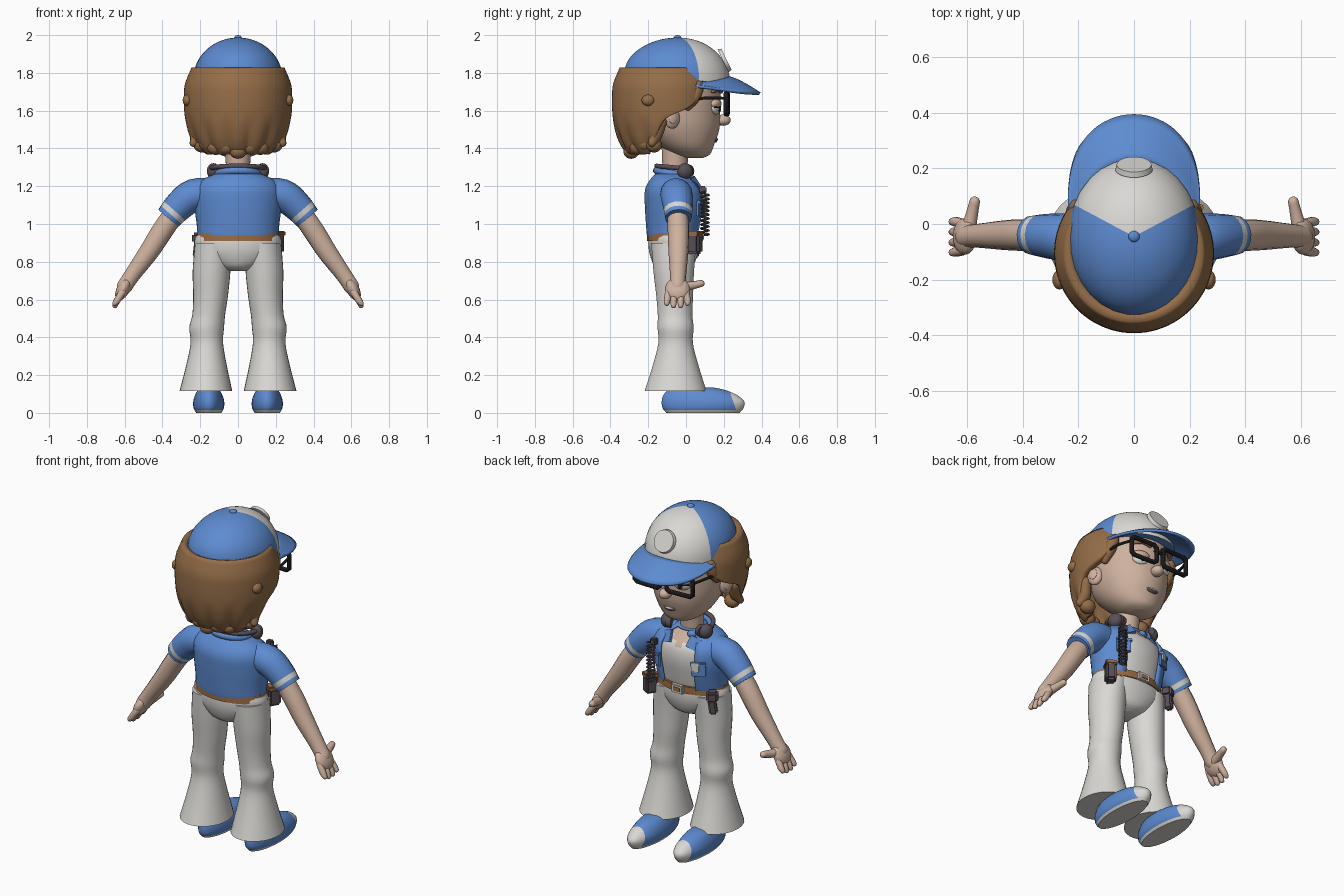
import bpy, bmesh, math
from mathutils import Vector, Matrix, Euler

cube = bpy.data.objects.get("Cube")
if cube:
    bpy.data.objects.remove(cube, do_unlink=True)
made = []


def material(name, r, g, b):
    m = bpy.data.materials.new(name)
    m.use_nodes = True
    m.diffuse_color = (r, g, b, 1)
    m.node_tree.nodes["Principled BSDF"].inputs["Base Color"].default_value = (r, g, b, 1)
    return m


blue = material("denim blue", .11, .26, .64)
white = material("warm white", .70, .69, .66)
skin = material("skin", .62, .44, .34)
hair = material("hair brown", .30, .155, .065)
leather = material("belt brown", .33, .15, .055)
plum = material("dark plum", .10, .08, .095)
black = material("black", .01, .01, .012)


def add(name, mesh, *mats):
    ob = bpy.data.objects.new(name, mesh)
    bpy.context.collection.objects.link(ob)
    for m in mats:
        mesh.materials.append(m)
    made.append(ob)
    return ob


def from_bm(name, bm, *mats):
    bmesh.ops.recalc_face_normals(bm, faces=bm.faces)
    me = bpy.data.meshes.new(name)
    bm.to_mesh(me)
    bm.free()
    return add(name, me, *mats)


def flow(rows, k=4):
    """Smooth curve through tuples of numbers."""
    out = []
    for i in range(len(rows) - 1):
        a, b, c, d = (rows[max(0, min(len(rows) - 1, i + j))] for j in (-1, 0, 1, 2))
        for s in range(k):
            t = s / k
            out.append(tuple(q + .5 * t * (r - p + t * (2*p - 5*q + 4*r - u + t * (3*(q - r) + u - p)))
                             for p, q, r, u in zip(a, b, c, d)))
    return out + [rows[-1]]


def loft(name, rows, *mats, n=30, k=4):
    """Stack of level ellipses: z, centre x, centre y, radius x, radius y."""
    bm = bmesh.new()
    rings = [[bm.verts.new((cx + rx * math.cos(math.tau * i / n), cy + ry * math.sin(math.tau * i / n), z))
              for i in range(n)] for z, cx, cy, rx, ry in flow(rows, k)]
    for a, b in zip(rings, rings[1:]):
        for i in range(n):
            bm.faces.new((a[i], a[(i + 1) % n], b[(i + 1) % n], b[i]))
    bm.faces.new(rings[0])
    bm.faces.new(rings[-1])
    return from_bm(name, bm, *mats)


def tube(name, pts, *mats, round_ends=True, k=4, cyclic=False, sides=3):
    """Tube through points x, y, z, radius."""
    pts = flow(pts, k) if k > 1 else list(pts)
    if round_ends and not cyclic:
        for end, nxt in ((0, 1), (-1, -2)):
            p, q = Vector(pts[end][:3]), Vector(pts[nxt][:3])
            d, r = (p - q).normalized(), pts[end][3]
            tips = [(*(p + d * r * f), r * g) for f, g in ((.5, .87), (.85, .52), (1, .05))]
            pts = tips[::-1] + pts if end == 0 else pts + tips
    cu = bpy.data.curves.new(name, "CURVE")
    cu.dimensions, cu.bevel_depth, cu.bevel_resolution, cu.use_fill_caps = "3D", 1, sides, True
    sp = cu.splines.new("POLY")
    sp.points.add(len(pts) - 1)
    sp.use_cyclic_u = cyclic
    for sp_pt, p in zip(sp.points, pts):
        sp_pt.co, sp_pt.radius = (*p[:3], 1), p[3]
    tmp = bpy.data.objects.new(name + " path", cu)
    bpy.context.collection.objects.link(tmp)
    bpy.context.view_layer.update()
    me = bpy.data.meshes.new_from_object(tmp.evaluated_get(bpy.context.evaluated_depsgraph_get()))
    bpy.data.objects.remove(tmp, do_unlink=True)
    me.materials.clear()
    return add(name, me, *mats)


def place(loc, size, rot):
    return Matrix.LocRotScale(Vector(loc), Euler(map(math.radians, rot)), Vector(size))


def ball(name, loc, size, mat, rot=(0, 0, 0), n=20):
    bm = bmesh.new()
    bmesh.ops.create_uvsphere(bm, u_segments=n, v_segments=n // 2 + 2, radius=1, matrix=place(loc, size, rot))
    return from_bm(name, bm, mat)


def box(name, loc, size, mat, rot=(0, 0, 0)):
    bm = bmesh.new()
    bmesh.ops.create_cube(bm, size=1, matrix=place(loc, size, rot))
    bmesh.ops.bevel(bm, geom=bm.edges[:], offset=min(size) * .2, segments=2, affect="EDGES")
    return from_bm(name, bm, mat)


def disc(name, loc, r, depth, mat, rot):
    bm = bmesh.new()
    bmesh.ops.create_cone(bm, cap_ends=True, segments=28, radius1=r, radius2=r * .93, depth=depth,
                          matrix=place(loc, (1, 1, 1), rot))
    return from_bm(name, bm, mat)


def split(ob, co, no, index):
    """Cut along a plane and recolour what lies beyond it."""
    bm = bmesh.new()
    bm.from_mesh(ob.data)
    co, no = Vector(co), Vector(no)
    bmesh.ops.bisect_plane(bm, geom=bm.verts[:] + bm.edges[:] + bm.faces[:], plane_co=co, plane_no=no)
    for f in bm.faces:
        if (f.calc_center_median() - co).dot(no) > 0:
            f.material_index = index
    bm.to_mesh(ob.data)
    bm.free()


def thicken(ob, amount):
    m = ob.modifiers.new("thickness", "SOLIDIFY")
    m.thickness, m.offset = amount, 0


# Trousers and shoes
loft("trouser_hips", [(.75, 0, -.065, .05, .05), (.775, 0, -.065, .12, .10), (.84, 0, -.065, .205, .128),
                      (.9, 0, -.065, .23, .135), (.94, 0, -.065, .222, .13)], white)
for s, side in ((1, "left"), (-1, "right")):
    loft(side + "_trouser_leg", [
        (.115, .17*s, -.055, .14, .165), (.25, .167*s, -.055, .108, .122), (.37, .165*s, -.055, .086, .092),
        (.45, .166*s, -.055, .092, .096), (.52, .155*s, -.058, .087, .092), (.62, .145*s, -.06, .092, .098),
        (.75, .14*s, -.065, .1, .108), (.9, .13*s, -.065, .098, .12)], white)
    shoe = loft(side + "_shoe", [
        (0, .155*s, .09, .066, .195), (.025, .155*s, .09, .08, .215), (.06, .155*s, .09, .082, .22),
        (.095, .155*s, .075, .072, .195), (.122, .155*s, .055, .055, .15), (.135, .155*s, .04, .03, .1)],
        blue, white)
    split(shoe, (0, .25, .06), (0, 1, .35), 1)
    split(shoe, (0, 0, .014), (0, 0, -1), 1)

# Shirt, open jacket, belt
trunk = [(.935, 0, -.065, .208, .137), (1, 0, -.06, .213, .147), (1.1, 0, -.055, .225, .158),
         (1.18, 0, -.06, .222, .152), (1.23, 0, -.07, .185, .117), (1.265, 0, -.07, .105, .085)]
shirt = loft("shirt", [(z, x, y, a - .012, b - .012) for z, x, y, a, b in trunk], white, skin)
for p in shirt.data.polygons:
    p.material_index = int(p.center.y > -.07 and p.center.z > 1.185 + abs(p.center.x) * .6)
jacket = loft("jacket", trunk, blue)
bm = bmesh.new()
bm.from_mesh(jacket.data)
gap = [f for f in bm.faces if abs(math.degrees(math.atan2((f.calc_center_median().y + .062) / .15,
       f.calc_center_median().x / .22)) - 90) < 30 and len(f.verts) == 4]
bmesh.ops.delete(bm, geom=gap, context="FACES")
bm.to_mesh(jacket.data)
bm.free()
thicken(jacket, .012)
loft("belt", [(.91, 0, -.065, .222, .142), (.952, 0, -.065, .216, .142)], leather, k=1)
box("belt_buckle", (0, .08, .93), (.075, .02, .05), white)
box("buckle_centre", (0, .09, .93), (.045, .008, .025), leather)
tube("jacket_collar", [(.105*math.cos(a), -.065 + .09*math.sin(a), 1.265 - .018*math.sin(a), .02)
                       for a in (math.radians(65 - 31 * i) for i in range(-0, 11))][1:], blue, k=3)

# Sleeves, arms and hands
for s, side in ((1, "left"), (-1, "right")):
    sleeve = tube(side + "_sleeve", [(.13*s, -.055, 1.16, .08), (.235*s, -.05, 1.153, .086),
                  (.31*s, -.043, 1.097, .08), (.368*s, -.04, 1.032, .07)], blue, white, round_ends=False, sides=6)
    axis = Vector((.66*s, 0, -.75))
    end = Vector((.368*s, -.04, 1.032))
    split(sleeve, end - axis * .05, axis, 1)
    split(sleeve, end - axis * .022, axis, 0)
    tube(side + "_arm", [(.32*s, -.045, 1.08, .056), (.4*s, -.04, .965, .057), (.47*s, -.04, .855, .053),
                         (.56*s, -.042, .73, .043), (.6*s, -.045, .67, .042)], skin, sides=5)
    ball(side + "_palm", (.608*s, -.045, .655), (.034, .066, .066), skin, (0, -27 * s, 0))
    for i, y in enumerate((-.1, -.065, -.028, .008)):
        tip = .012 * abs(i - 1.5)
        tube(f"{side}_finger_{i + 1}", [(.612*s, y * .85 - .008, .64, .019), (.64*s, y, .595, .018),
                                       (.652*s, y * 1.02, .562 + tip, .014)], skin, k=2)
    tube(side + "_thumb", [(.595*s, -.02, .665, .028), (.582*s, .035, .675, .022), (.572*s, .08, .685, .019)], skin)
    # Pocket flaps on the jacket chest
    box(side + "_pocket", (.14*s, .08, 1.08), (.08, .018, .075), blue, (0, 0, -27 * s))
    box(side + "_pocket_flap", (.14*s, .085, 1.115), (.088, .02, .022), blue, (0, 0, -27 * s))
    # Collar points
    box(side + "_collar_point", (.085*s, .05, 1.215), (.065, .014, .07), blue, (28, 20 * s, -15 * s))
    # Headphone cups
    ball(side + "_headphone_cup", (.13*s, -.005, 1.28), (.034, .042, .042), plum, (0, 0, 20 * s))
    disc(side + "_headphone_pad", (.107*s, .005, 1.28), .036, .03, plum, (0, 90, 20 * s))
box("chest_badge", (-.13, .1, 1.1), (.042, .008, .055), white, (0, 0, 27))
tube("headphone_band", [(.14 * math.cos(a), -.02 + .135 * math.sin(a), 1.295 - .012 * math.sin(a), .013)
                        for a in (math.pi + math.pi * i / 12 for i in range(13))], plum)

# Radio with coiled cord, and holster
tube("coiled_cord", [(.165 + .021*math.cos(i * .7), .1 + .021*math.sin(i * .7), .94 + .23 * i / 99, .0055)
                     for i in range(100)], plum, k=1, sides=1)
box("radio_microphone", (.15, .09, 1.18), (.04, .035, .04), plum)
box("radio_pouch", (.205, .045, .895), (.06, .075, .105), plum, (0, 0, -30))
box("radio_pouch_flap", (.205, .045, .95), (.066, .08, .025), leather, (0, 0, -30))
box("holster", (-.205, .04, .925), (.065, .065, .06), plum, (0, 0, 30))
box("holster_tip", (-.21, .045, .865), (.045, .045, .085), plum, (0, 8, 30))

# Neck, head and face
loft("neck", [(1.2, 0, -.065, .075, .075), (1.28, 0, -.06, .064, .066), (1.42, 0, -.055, .07, .075)], skin)
loft("head", [(1.35, 0, .04, .045, .05), (1.37, 0, .028, .1, .1), (1.42, 0, .0, .152, .15),
              (1.5, 0, -.03, .19, .207), (1.58, 0, -.04, .206, .222), (1.68, 0, -.05, .21, .235),
              (1.76, 0, -.05, .2, .23), (1.85, 0, -.05, .15, .18)], skin)
ball("nose", (0, .197, 1.55), (.034, .04, .03), skin)
tube("mouth", [(-.05, .143, 1.462, .006), (-.02, .153, 1.445, .012), (.02, .153, 1.445, .012),
               (.05, .143, 1.462, .006)], plum)
ball("teeth", (0, .163, 1.449), (.03, .006, .006), white)
for s, side in ((1, "left"), (-1, "right")):
    ball(side + "_ear", (.215*s, -.075, 1.56), (.026, .045, .055), skin, (0, 0, 25 * s))
    ball(side + "_inner_ear", (.237*s, -.068, 1.562), (.008, .024, .033), skin, (0, 0, 25 * s))
    ball(side + "_eye", (.085*s, .157, 1.615), (.048, .022, .036), white, (0, 0, -20 * s))
    ball(side + "_pupil", (.085*s, .178, 1.607), (.015, .004, .016), black, (0, 0, -20 * s))
    ball(side + "_eyelid", (.086*s, .157, 1.636), (.052, .028, .027), skin, (0, 0, -20 * s))
    tube(side + "_lash_line", [(.043*s, .178, 1.617, .004), (.085*s, .181, 1.618, .004),
                               (.13*s, .153, 1.617, .004)], black)
    tube(side + "_eyebrow", [(.04*s, .185, 1.7, .011), (.09*s, .175, 1.712, .012), (.14*s, .14, 1.7, .008)], hair)
    # Glasses rim and temple
    tube(side + "_glasses_rim", [(.108*s + x * .085, .22 - abs(.108*s + x * .085) * .04, 1.637 + z * .055, .0135)
         for x, z in ((-.8, -1), (.8, -1), (1, -.75), (1, .75), (.8, 1), (-.8, 1), (-1, .75), (-1, -.75))],
         black, k=1, cyclic=True)
    tube(side + "_glasses_temple", [(.195*s, .21, 1.665, .008), (.222*s, .1, 1.667, .008),
                                    (.22*s, -.04, 1.645, .007)], black)
tube("glasses_bridge", [(-.03, .218, 1.655, .01), (.03, .218, 1.655, .01)], black, k=1)

# Hair shell: height, radius, half angle wrapped round from the back
bm = bmesh.new()
rows = []
for z, r, a in flow([(1.82, .225, 140), (1.74, .258, 136), (1.68, .264, 131), (1.62, .264, 116), (1.57, .26, 92),
                     (1.52, .25, 83), (1.46, .23, 77), (1.41, .203, 70), (1.385, .18, 62)], 3):
    rows.append([])
    for i in range(61):
        t = math.radians(a) * (i / 30 - 1)
        w = r * (1 + .035 * max(0, min(1, (1.58 - z) / .15)) * math.cos(t * 14))
        rows[-1].append(bm.verts.new((w * math.sin(t), -.105 - w * math.cos(t), z)))
for a, b in zip(rows, rows[1:]):
    for i in range(60):
        bm.faces.new((a[i], a[i + 1], b[i + 1], b[i]))
thicken(from_bm("hair", bm, hair), .045)

# Curled hair ends and side locks
for i in range(9):
    t = math.radians(-72 + 18 * i)
    z = 1.385 + .035 * abs(math.sin(t)) + .012 * (i % 2)
    ball(f"hair_curl_{i + 1}", (.2 * math.sin(t), -.115 - .175 * math.cos(t), z), (.045, .042, .04), hair)
for s, side in ((1, "left"), (-1, "right")):
    tube(side + "_sideburn", [(.2*s, .06, 1.73, .035), (.212*s, .045, 1.67, .032), (.215*s, .01, 1.62, .02)], hair)
    tube(side + "_neck_lock", [(.235*s, -.13, 1.54, .03), (.22*s, -.16, 1.47, .035), (.235*s, -.18, 1.43, .022)], hair)
    ball(side + "_side_wave", (.268*s, -.2, 1.655), (.025, .035, .03), hair)

# Cap crown with light front panel
crown = loft("cap_crown", [(math.sin(t), 0, 0, math.cos(t), math.cos(t))
             for t in (math.radians(89.5) * i / 16 for i in range(17))], blue, white, k=1)
for p in crown.data.polygons:
    ang = math.degrees(math.atan2(p.center.y, p.center.x))
    p.material_index = int(24 < ang < 156 and p.center.z > .01)
for v in crown.data.vertices:
    x, y, z = v.co
    v.co = (x * .236, -.045 + y * .282, 1.77 + z * .217 - .03 * y * (1 - z))
ball("cap_button", (0, -.045, 1.987), (.02, .02, .013), blue)
disc("cap_badge", (0, .205, 1.868), .067, .02, white, (-64, 0, 0))

# Cap brim
bm = bmesh.new()
rows = []
for j in range(7):
    t = j / 6
    rows.append([])
    for i in range(33):
        a = math.radians(4 + 172 * i / 32)
        c, sn = math.cos(a), math.sin(a)
        x = c * (.225 + .012 * t)
        y = (1 - t) * (-.045 + .27 * sn) + t * (.0 + .39 * sn ** .65)
        rows[-1].append(bm.verts.new((x, y, 1.775 - .75 * x * x - .085 * t ** 1.3 * sn)))
for a, b in zip(rows, rows[1:]):
    for i in range(32):
        bm.faces.new((a[i], a[i + 1], b[i + 1], b[i]))
thicken(from_bm("cap_brim", bm, blue), .016)

# Smooth shading with sharp edges kept
bpy.ops.object.select_all(action="DESELECT")
for ob in made:
    ob.select_set(True)
bpy.context.view_layer.objects.active = made[0]
bpy.ops.object.shade_smooth_by_angle(angle=math.radians(42))
